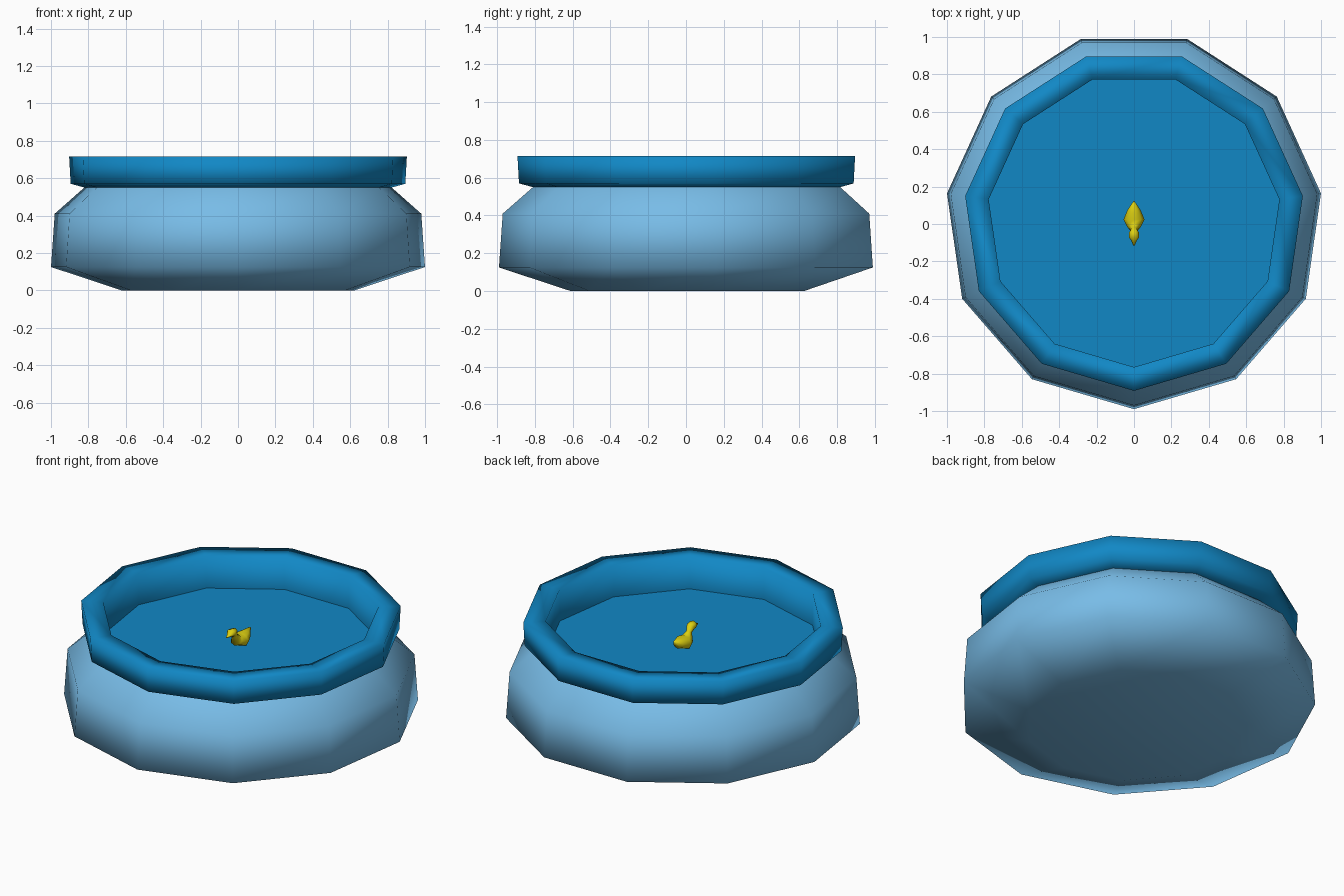
import bpy, bmesh, math
from mathutils import Vector

if "Cube" in bpy.data.objects:
    bpy.data.objects.remove(bpy.data.objects["Cube"])

SIDES = 11
CENTRE_Y = 0.02


def material(name, rgb):
    m = bpy.data.materials.new(name)
    m.diffuse_color = (*rgb, 1)
    m.use_nodes = True
    m.node_tree.nodes["Principled BSDF"].inputs["Base Color"].default_value = m.diffuse_color
    return m


light_blue = material("light blue", (0.188, 0.503, 0.80))
deep_blue = material("deep blue", (0.0056, 0.245, 0.56))
yellow = material("yellow", (0.72, 0.63, 0.006))


def make_object(name, rings, mat, cap_start=False, cap_end=False, smooth=True):
    """Skin a list of rings (equal-length point lists) into one object."""
    bm = bmesh.new()
    loops = [[bm.verts.new(p) for p in ring] for ring in rings]
    n = len(loops[0])
    for a, b in zip(loops, loops[1:]):
        for i in range(n):
            j = (i + 1) % n
            bm.faces.new((a[i], a[j], b[j], b[i]))
    if cap_start:
        bm.faces.new(loops[0][::-1])
    if cap_end:
        bm.faces.new(loops[-1])
    for f in bm.faces:
        f.smooth = smooth
    me = bpy.data.meshes.new(name)
    bm.to_mesh(me)
    bm.free()
    me.materials.append(mat)
    ob = bpy.data.objects.new(name, me)
    bpy.context.collection.objects.link(ob)
    return ob


def polygon_ring(r, z):
    """Eleven-sided ring with one corner at the front."""
    angles = [-math.pi / 2 + 2 * math.pi * i / SIDES for i in range(SIDES)]
    return [(r * math.cos(a), CENTRE_Y + r * math.sin(a), z) for a in angles]


def lathe(name, profile, mat, **kw):
    return make_object(name, [polygon_ring(r, z) for r, z in profile], mat, **kw)


# Bulging lower tub
lathe("tub_base", [(0.63, 0), (1.01, 0.125), (0.99, 0.41), (0.83, 0.55)],
      light_blue, cap_start=True)

# Upper rim with flat lip and inner wall
lathe("tub_rim", [(0.83, 0.55), (0.904, 0.57), (0.912, 0.715),
                  (0.785, 0.715), (0.785, 0.515)], deep_blue)

# Water surface inside the rim
lathe("water", [(0.785, 0.515)], deep_blue, cap_end=True, smooth=False)

# Toy duck: sections along its spine, tail to bill (y, z, half width, half height)
spine = [(0.12, 0.588, 0.004, 0.004), (0.075, 0.562, 0.035, 0.03),
         (0.025, 0.55, 0.056, 0.04), (-0.015, 0.56, 0.036, 0.034),
         (-0.03, 0.595, 0.017, 0.017), (-0.045, 0.622, 0.026, 0.024),
         (-0.07, 0.625, 0.028, 0.022), (-0.09, 0.615, 0.014, 0.008),
         (-0.115, 0.613, 0.004, 0.003)]
rings = []
for k, (y, z, w, h) in enumerate(spine):
    p, q = spine[max(k - 1, 0)], spine[min(k + 1, len(spine) - 1)]
    t = Vector((0, q[0] - p[0], q[1] - p[1])).normalized()
    side = Vector((1, 0, 0))
    up = side.cross(t) * -1
    if up.z < 0:
        up = -up
    rings.append([Vector((0, y, z)) + side * w * math.cos(a) + up * h * math.sin(a)
                  for a in (2 * math.pi * i / 8 for i in range(8))])
duck = make_object("toy_duck", rings, yellow, cap_start=True, cap_end=True)

# Make all normals of the duck point outwards
bm = bmesh.new()
bm.from_mesh(duck.data)
bmesh.ops.recalc_face_normals(bm, faces=bm.faces)
bm.to_mesh(duck.data)
bm.free()
